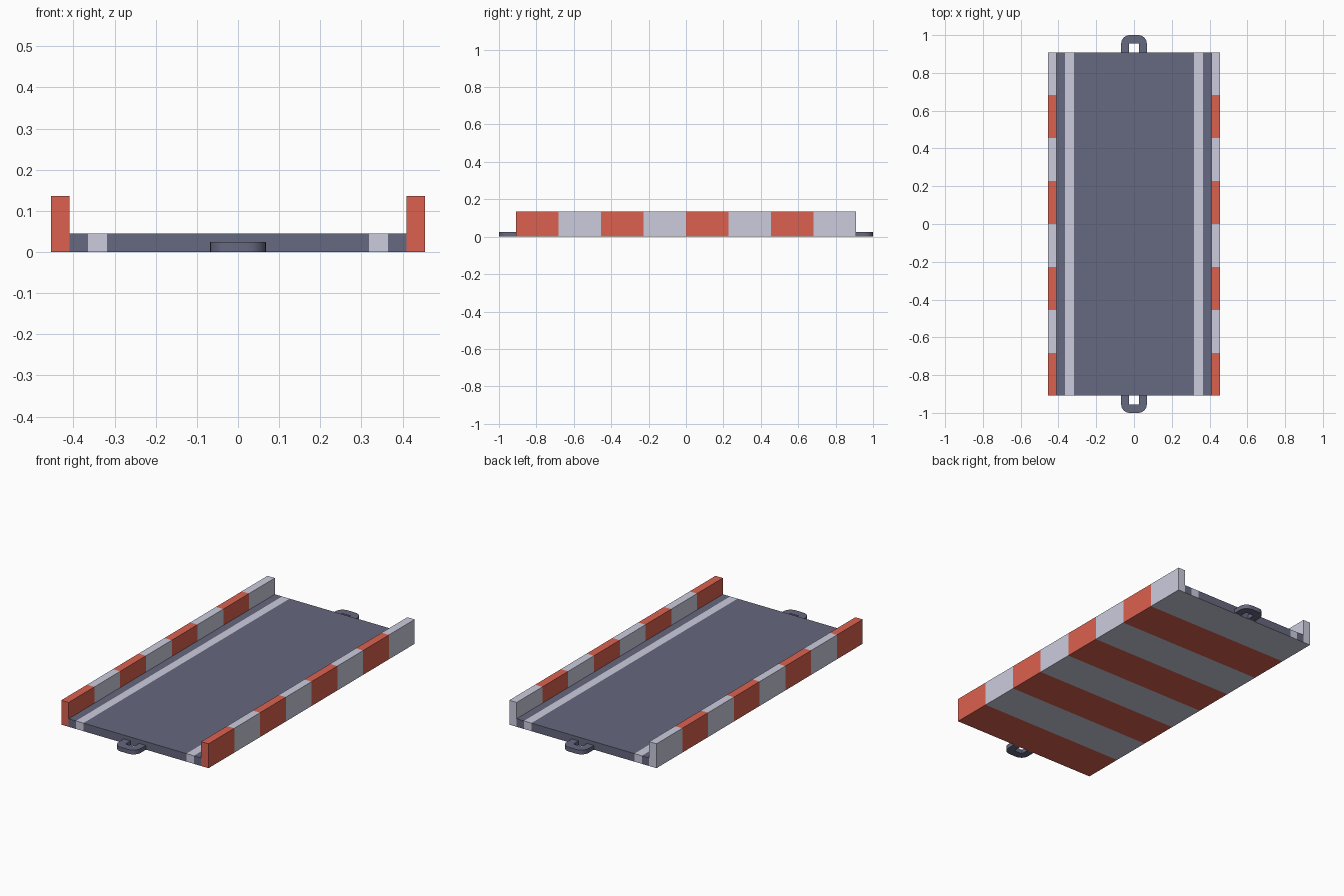
import bpy, bmesh, math

cube = bpy.data.objects.get("Cube")
if cube:
    bpy.data.objects.remove(cube, do_unlink=True)


def material(name, rgb):
    m = bpy.data.materials.new(name)
    m.use_nodes = True
    m.diffuse_color = (*rgb, 1)
    m.node_tree.nodes["Principled BSDF"].inputs["Base Color"].default_value = (*rgb, 1)
    return m


slate = material("slate", (0.133, 0.14, 0.215))
pale = material("pale_grey", (0.60, 0.60, 0.73))
red = material("warning_red", (0.71, 0.12, 0.08))

OUT, IN = 0.4545, 0.409            # rail outer and inner x
LANE_OUT, LANE_IN = 0.364, 0.318   # painted lane line
DECK, RAIL = 0.045, 0.136          # heights
END, SEGMENTS = 0.909, 8


def add_object(name, bm, mats):
    bmesh.ops.recalc_face_normals(bm, faces=bm.faces)
    mesh = bpy.data.meshes.new(name)
    bm.to_mesh(mesh)
    bm.free()
    for m in mats:
        mesh.materials.append(m)
    obj = bpy.data.objects.new(name, mesh)
    bpy.context.collection.objects.link(obj)
    return obj


# Bridge deck: a U-shaped section swept along y in equal stripes
half = [OUT, IN, LANE_OUT, LANE_IN]
xs = [-x for x in half] + half[::-1]
top = [(OUT, RAIL), (IN, RAIL), (IN, DECK), (LANE_OUT, DECK), (LANE_IN, DECK)]
section = [(x, 0) for x in xs] + top + [(-x, z) for x, z in reversed(top)]
n = len(section)

bm = bmesh.new()
step = 2 * END / SEGMENTS
rings = [[bm.verts.new((x, -END + i * step, z)) for x, z in section]
         for i in range(SEGMENTS + 1)]
for a, b in zip(rings, rings[1:]):
    for k in range(n):
        j = (k + 1) % n
        bm.faces.new((a[k], a[j], b[j], b[k]))

# End caps, one face per column of the section
for ring in (rings[0], rings[-1]):
    upper = ring[len(xs):][::-1]
    bm.faces.new((ring[0], ring[1], upper[2], upper[1], upper[0]))
    for k in range(1, len(xs) - 2):
        bm.faces.new((ring[k], ring[k + 1], upper[k + 2], upper[k + 1]))
    bm.faces.new((ring[-1 - n + len(xs)], ring[len(xs) - 2],
                  upper[-3], upper[-2], upper[-1]))

# Paint: stripes on rails and underside, lane lines on the deck
for f in bm.faces:
    c = f.calc_center_median()
    x = abs(c.x)
    if x > IN - 0.001 or c.z < 0.001:
        stripe = min(SEGMENTS - 1, int((c.y + END) / step))
        f.material_index = 1 if stripe % 2 else 2
    elif LANE_IN < x < LANE_OUT:
        f.material_index = 1
add_object("bridge_deck", bm, [slate, pale, red])


# Hitch loops: rounded staple shapes at both ends
def hitch(name, side):
    w, r, hole, inner, height = 0.068, 0.045, 0.026, 0.955, 0.024
    arc = [(w - r + r * math.cos(t), 1 - r + r * math.sin(t))
           for t in (math.pi / 2 * i / 6 for i in range(7))]
    outer = [(w, END)] + arc
    outer += [(-x, y) for x, y in reversed(outer)]
    inside = [(hole, END)] + [(hole, inner)] * 7
    inside += [(-x, y) for x, y in reversed(inside)]
    bm = bmesh.new()
    loops = [[bm.verts.new((x, side * y, z)) for x, y in pts]
             for pts, z in ((outer, 0), (outer, height), (inside, height), (inside, 0))]
    for k in range(len(outer) - 1):
        for a, b in zip(loops, loops[1:] + loops[:1]):
            bm.faces.new((a[k], a[k + 1], b[k + 1], b[k]))
    for k in (0, -1):
        bm.faces.new([loop[k] for loop in loops])
    bmesh.ops.remove_doubles(bm, verts=bm.verts, dist=0.0001)
    obj = add_object(name, bm, [slate])
    bpy.ops.object.select_all(action="DESELECT")
    obj.select_set(True)
    bpy.context.view_layer.objects.active = obj
    bpy.ops.object.shade_smooth_by_angle(angle=math.radians(40))


hitch("front_hitch", -1)
hitch("back_hitch", 1)
